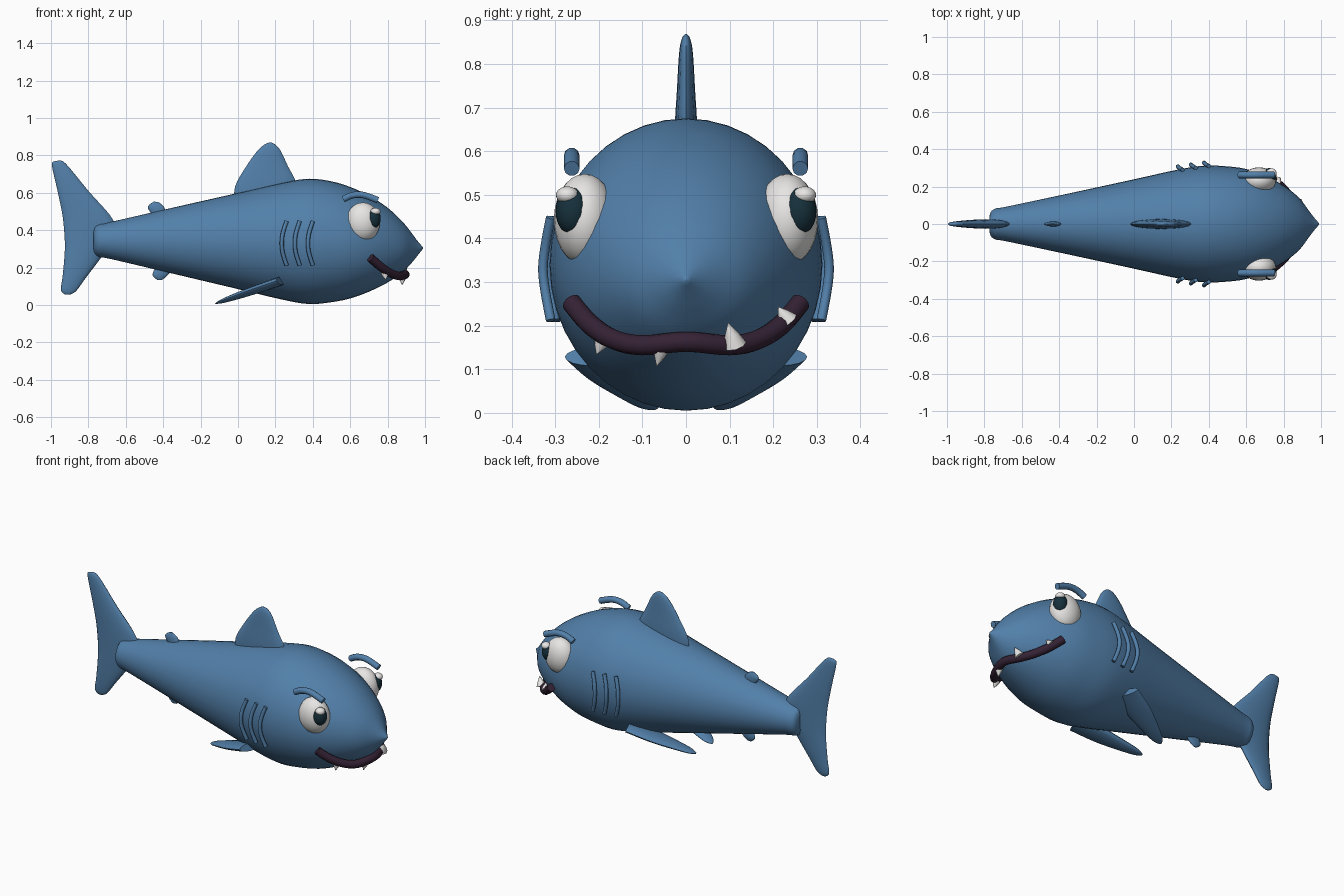
import bpy, bmesh, math
from mathutils import Vector

if "Cube" in bpy.data.objects:
    bpy.data.objects.remove(bpy.data.objects["Cube"])


def material(name, rgb):
    m = bpy.data.materials.new(name)
    m.diffuse_color = (*rgb, 1)
    m.use_nodes = True
    m.node_tree.nodes["Principled BSDF"].inputs["Base Color"].default_value = m.diffuse_color
    return m


BLUE = material("sea blue", (0.085, 0.215, 0.40))
WHITE = material("ivory white", (0.80, 0.79, 0.78))
DARK = material("deep teal", (0.008, 0.03, 0.045))
PLUM = material("dark plum", (0.035, 0.016, 0.035))


def finish(bm, name, mat, angle=50):
    bmesh.ops.recalc_face_normals(bm, faces=bm.faces)
    me = bpy.data.meshes.new(name)
    bm.to_mesh(me)
    bm.free()
    me.materials.append(mat)
    ob = bpy.data.objects.new(name, me)
    bpy.context.collection.objects.link(ob)
    bpy.ops.object.select_all(action='DESELECT')
    bpy.context.view_layer.objects.active = ob
    ob.select_set(True)
    bpy.ops.object.shade_smooth_by_angle(angle=math.radians(angle))
    return ob


def smooth(rows, steps):
    """Catmull-Rom interpolation through rows of numbers."""
    out = []
    for i in range(len(rows) - 1):
        a, b = rows[max(i - 1, 0)], rows[i]
        c, d = rows[i + 1], rows[min(i + 2, len(rows) - 1)]
        for s in range(steps):
            t = s / steps
            out.append([0.5 * (2 * q + (r - p) * t + (2 * p - 5 * q + 4 * r - u) * t * t
                               + (3 * q - p - 3 * r + u) * t ** 3)
                        for p, q, r, u in zip(a, b, c, d)])
    return out + [list(rows[-1])]


def loft(name, rings, mat, sides=16):
    """Skin elliptical rings given as (centre, half axis, half axis)."""
    bm = bmesh.new()
    loops = []
    for c, u, v in rings:
        loops.append([bm.verts.new(Vector(c) + Vector(u) * math.cos(k * math.tau / sides)
                                   + Vector(v) * math.sin(k * math.tau / sides))
                      for k in range(sides)])
    for a, b in zip(loops, loops[1:]):
        for k in range(sides):
            j = (k + 1) % sides
            bm.faces.new((a[k], a[j], b[j], b[k]))
    bm.faces.new(loops[0])
    bm.faces.new(loops[-1])
    return finish(bm, name, mat)


def flat_fin(name, sections, steps=4):
    """Upright fin: sections are rear x, rear z, front x, front z, half thickness."""
    rings = []
    for x0, z0, x1, z1, t in smooth(sections, steps):
        rings.append((((x0 + x1) / 2, 0, (z0 + z1) / 2),
                      ((x1 - x0) / 2, 0, (z1 - z0) / 2), (0, t, 0)))
    loft(name, rings, BLUE)


def tube(name, points, radius, mat, sides=10):
    pts = [Vector(p) for p in smooth(points, 4)]
    rings = []
    for i, p in enumerate(pts):
        d = (pts[min(i + 1, len(pts) - 1)] - pts[max(i - 1, 0)]).normalized()
        ref = Vector((0, 0, 1)) if abs(d.z) < 0.8 else Vector((1, 0, 0))
        u = d.cross(ref).normalized()
        rings.append((p, u * radius, d.cross(u) * radius))
    loft(name, rings, mat, sides)


def ball(name, centre, radii, mat):
    bm = bmesh.new()
    bmesh.ops.create_uvsphere(bm, u_segments=24, v_segments=14, radius=1)
    bmesh.ops.scale(bm, vec=radii, verts=bm.verts)
    bmesh.ops.translate(bm, vec=centre, verts=bm.verts)
    finish(bm, name, mat)


def tooth(name, base, tip, radius):
    base, tip = Vector(base), Vector(tip)
    q = Vector((0, 0, 1)).rotation_difference(tip - base)
    u, v = q @ Vector((radius, 0, 0)), q @ Vector((0, radius, 0))
    loft(name, [(base, u, v), (base.lerp(tip, 0.5), u * 0.6, v * 0.6),
                (tip, u * 0.06, v * 0.06)], WHITE, 8)


# Body: x, centre height, half width, half height
profile = [(-0.772, 0.345, 0.045, 0.055), (-0.762, 0.345, 0.07, 0.078),
           (-0.735, 0.345, 0.084, 0.090), (-0.68, 0.345, 0.093, 0.099),
           (-0.35, 0.344, 0.163, 0.176), (0.0, 0.342, 0.239, 0.257),
           (0.24, 0.341, 0.292, 0.313), (0.38, 0.34, 0.312, 0.335),
           (0.5, 0.338, 0.308, 0.323), (0.6, 0.333, 0.294, 0.298),
           (0.7, 0.328, 0.260, 0.257), (0.8, 0.32, 0.205, 0.20),
           (0.88, 0.31, 0.143, 0.135), (0.93, 0.305, 0.078, 0.078),
           (0.96, 0.303, 0.038, 0.039), (0.99, 0.305, 0.003, 0.003)]
loft("body", [((x, 0, z), (0, w, 0), (0, 0, h)) for x, z, w, h in smooth(profile, 3)],
     BLUE, 40)

# Tail, back fin and the two small rear fins
flat_fin("tail_fin", [(-0.985, 0.768, -0.96, 0.772, 0.003), (-0.995, 0.745, -0.92, 0.755, 0.012),
                      (-0.965, 0.61, -0.80, 0.61, 0.02), (-0.937, 0.47, -0.665, 0.45, 0.025),
                      (-0.926, 0.34, -0.67, 0.34, 0.025), (-0.928, 0.26, -0.73, 0.255, 0.023),
                      (-0.938, 0.15, -0.81, 0.15, 0.018), (-0.947, 0.08, -0.865, 0.075, 0.011),
                      (-0.925, 0.056, -0.90, 0.055, 0.003)])
flat_fin("back_fin", [(-0.02, 0.54, 0.32, 0.60, 0.026), (-0.015, 0.635, 0.305, 0.67, 0.026),
                      (0.04, 0.735, 0.268, 0.74, 0.021), (0.10, 0.82, 0.228, 0.825, 0.016),
                      (0.14, 0.857, 0.20, 0.857, 0.01), (0.165, 0.868, 0.18, 0.868, 0.002)])
flat_fin("upper_rear_fin", [(-0.44, 0.46, -0.38, 0.46, 0.012), (-0.475, 0.505, -0.388, 0.505, 0.013),
                            (-0.48, 0.53, -0.40, 0.53, 0.011), (-0.45, 0.553, -0.425, 0.55, 0.003)])
flat_fin("lower_rear_fin", [(-0.42, 0.23, -0.33, 0.23, 0.012), (-0.45, 0.185, -0.355, 0.185, 0.013),
                            (-0.455, 0.155, -0.38, 0.155, 0.011), (-0.43, 0.133, -0.405, 0.135, 0.003)])

for side, s in (("right", -1), ("left", 1)):
    # Swept belly fins: position along the span, half chord, half thickness
    root, tip = Vector((0.20, 0.20 * s, 0.118)), Vector((-0.12, 0.075 * s, 0.008))
    chord = Vector((-0.37, 0.93 * s, 0))
    normal = (tip - root).cross(chord).normalized()
    rings = [(root.lerp(tip, f), chord * c, normal * t) for f, c, t in
             smooth([(-0.1, 0.07, 0.022), (0.3, 0.07, 0.021), (0.65, 0.05, 0.017),
                     (0.9, 0.03, 0.01), (1.0, 0.006, 0.002)], 4)]
    loft(side + "_belly_fin", rings, BLUE)

    # Eyes and brows
    ball(side + "_eye", (0.668, 0.232 * s, 0.443), (0.092, 0.071, 0.105), WHITE)
    ball(side + "_pupil", (0.724, 0.260 * s, 0.462), (0.039, 0.039, 0.054), DARK)
    ball(side + "_eye_glint", (0.735, 0.272 * s, 0.499), (0.027, 0.026, 0.02), WHITE)
    tube(side + "_brow", [(0.562, 0.262 * s, 0.565), (0.61, 0.262 * s, 0.586),
                          (0.67, 0.262 * s, 0.588), (0.748, 0.262 * s, 0.56)], 0.018, BLUE)

    # Gill ridges
    for i in range(3):
        x, y = 0.26 + 0.07 * i, 0.302 + 0.01 * i
        tube(f"{side}_gill_{i + 1}", [(x, (y - 0.012) * s, 0.448), (x - 0.02, y * s, 0.385),
                                      (x - 0.026, (y + 0.006) * s, 0.33),
                                      (x - 0.02, y * s, 0.275),
                                      (x, (y - 0.012) * s, 0.212)], 0.011, BLUE, 8)

# Wavy mouth
half = [(0.708, 0.262, 0.252), (0.765, 0.22, 0.203), (0.82, 0.165, 0.168),
        (0.865, 0.10, 0.155)]
mouth = [(x, -y, z) for x, y, z in half] + [(0.895, 0, 0.163)] + half[::-1]
tube("mouth", mouth, 0.023, PLUM, 12)

# Crooked teeth
tooth("tooth_lower_a", (0.785, -0.19, 0.17), (0.79, -0.205, 0.135), 0.022)
tooth("tooth_lower_b", (0.88, -0.055, 0.15), (0.877, -0.067, 0.108), 0.021)
tooth("tooth_upper_a", (0.878, 0.112, 0.155), (0.90, 0.097, 0.205), 0.027)
tooth("tooth_upper_b", (0.765, 0.233, 0.212), (0.78, 0.212, 0.242), 0.024)
